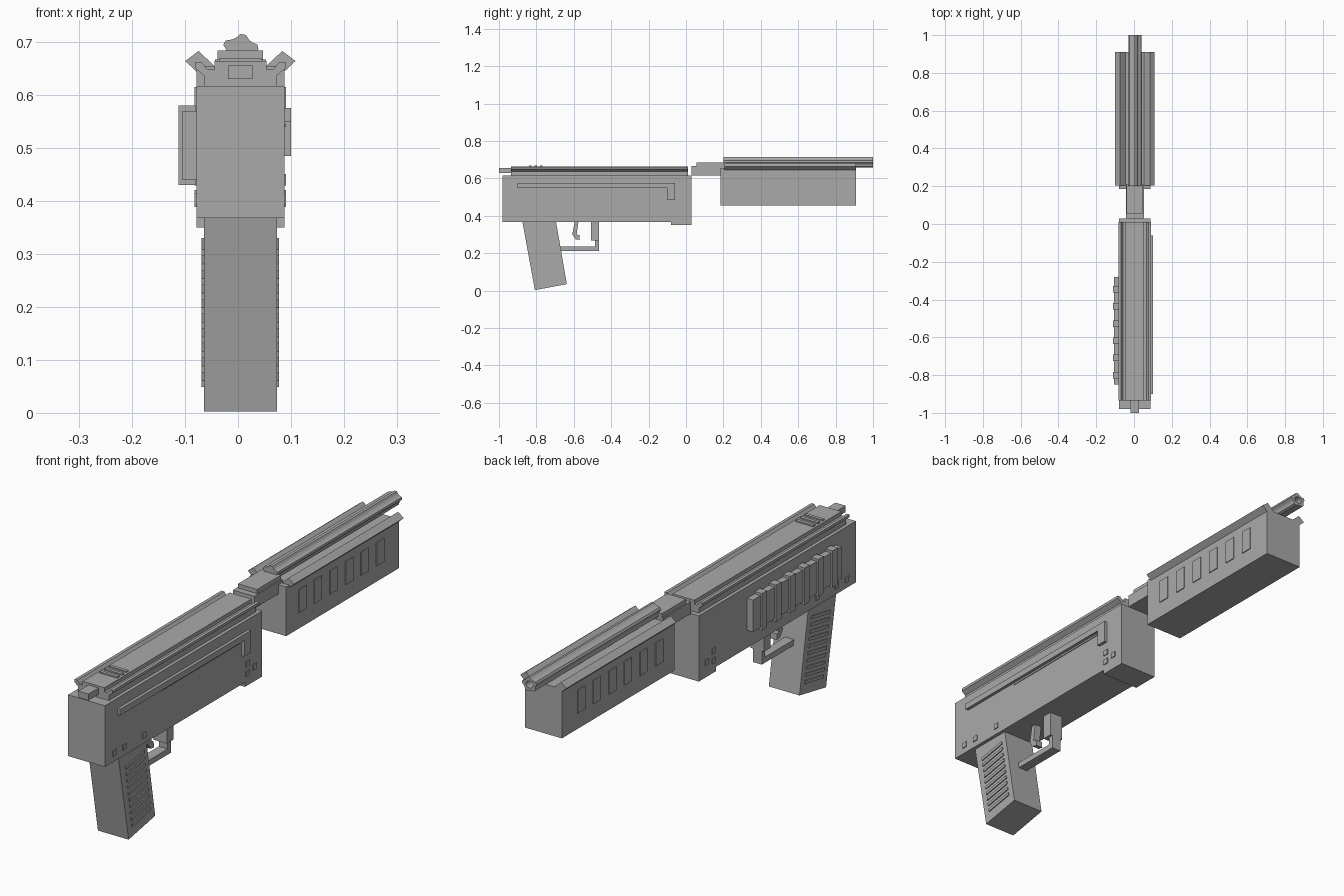
import bpy, bmesh, math

if "Cube" in bpy.data.objects:
    bpy.data.objects.remove(bpy.data.objects["Cube"])

CX = 0.0045  # the gun's centre plane; side fittings make the bounds symmetric
metal = bpy.data.materials.new("gunmetal grey")
metal.diffuse_color = (0.4, 0.4, 0.4, 1)
metal.use_nodes = True
metal.node_tree.nodes["Principled BSDF"].inputs["Base Color"].default_value = metal.diffuse_color


def finish(name, bm):
    bmesh.ops.recalc_face_normals(bm, faces=bm.faces)
    me = bpy.data.meshes.new(name)
    bm.to_mesh(me)
    bm.free()
    me.materials.append(metal)
    ob = bpy.data.objects.new(name, me)
    bpy.context.collection.objects.link(ob)
    return ob


def prism(name, pts, axis, a, b):
    """Extrude a profile: axis 'x' takes (y, z) points, axis 'y' takes (x, z) points."""
    bm = bmesh.new()
    put = (lambda p, t: (t, p[0], p[1])) if axis == 'x' else (lambda p, t: (p[0], t, p[1]))
    lo = [bm.verts.new(put(p, a)) for p in pts]
    hi = [bm.verts.new(put(p, b)) for p in pts]
    bm.faces.new(lo)
    bm.faces.new(hi)
    n = len(pts)
    for i in range(n):
        j = (i + 1) % n
        bm.faces.new((lo[i], lo[j], hi[j], hi[i]))
    return finish(name, bm)


def box(name, x0, x1, y0, y1, z0, z1):
    return prism(name, [(y0, z0), (y1, z0), (y1, z1), (y0, z1)], 'x', x0, x1)


def mid(name, hw, y0, y1, z0, z1):
    return box(name, CX - hw, CX + hw, y0, y1, z0, z1)


# Receiver with deeper front block
prism("receiver", [(-.98, .368), (-.08, .368), (-.08, .35), (.03, .35),
                   (.03, .617), (-.98, .617)], 'x', CX - .083, CX + .083)

# Slide: flared top with a channel along each side of the raised centre
half = [(.069, .61), (.069, .637), (.086, .651), (.086, .662), (.073, .662),
        (.062, .648), (.049, .648), (.049, .664)]
prism("slide", [(CX + x, z) for x, z in half] + [(CX - x, z) for x, z in reversed(half)],
      'y', -.935, .01)
for y in (-.84, -.81, -.78):
    mid("slide_serration", .04, y, y + .014, .66, .669)
mid("rear_stub", .023, -1, -.93, .63, .656)

# Connector between receiver and fore-end
mid("connector_base", .048, .03, .21, .617, .667)
mid("connector_cap", .043, .055, .21, .66, .684)

# Fore-end, its angled top rails and raised side plates
mid("fore_end", .083, .185, .91, .455, .655)
for s in (-1, 1):
    rail = [(.104, .664), (.079, .683), (.046, .652), (.071, .633)]
    prism("angled_rail", [(CX + s * x, z) for x, z in rail], 'y', .205, .91)
    for k in range(6):
        y = .263 + .1 * k
        a, b = sorted((CX + s * .08, CX + s * .0865))
        box("fore_end_plate", a, b, y, y + .048, .52, .615)

# Fluted hollow barrel
bm = bmesh.new()
N = 20
rings = []
for y, inner in ((.2, 0), (1, 0), (1, 1), (.93, 1)):
    ring = []
    for i in range(N):
        t = 2 * math.pi * i / N
        r = .016 if inner else (.034 if i % 4 in (0, 1) else .027)
        ring.append(bm.verts.new((CX + r * math.cos(t), y, .686 + .85 * r * math.sin(t))))
    rings.append(ring)
for p, q in zip(rings, rings[1:]):
    for i in range(N):
        j = (i + 1) % N
        bm.faces.new((p[i], p[j], q[j], q[i]))
bm.faces.new(rings[0])
bm.faces.new(rings[-1])
finish("barrel", bm)

# Grip and its slanted side ribs
prism("grip", [(-.875, .37), (-.695, .37), (-.637, .035), (-.808, .003)],
      'x', CX - .069, CX + .069)
for k in range(10):
    z = .06 + .0275 * k
    y = -.722 - .165 * (z - .02)   # follow the grip's lean
    for s in (-1, 1):
        a, b = sorted((CX + s * .066, CX + s * .073))
        prism("grip_rib", [(y - .06, z - .011), (y + .06, z + .011),
                           (y + .058, z + .023), (y - .062, z + .001)], 'x', a, b)

# Trigger guard and trigger
mid("guard_bar", .02, -.685, -.465, .213, .236)
mid("guard_post_lower", .02, -.487, -.465, .23, .275)
mid("guard_post", .03, -.507, -.465, .268, .37)
prism("trigger", [(-.595, .37), (-.575, .37), (-.585, .3), (-.57, .297), (-.568, .272),
                  (-.59, .275), (-.608, .3)], 'x', CX - .015, CX + .015)

# Right side: slide strip with hooked handle
box("side_strip", .085, .1, -.9, -.06, .55, .575)
box("strip_handle", .085, .1, -.102, -.06, .485, .56)
box("lower_strip", .085, .0905, -.62, -.12, .54, .545)

# Left side: ribbed shell carrier
box("side_carrier", -.105, -.075, -.85, -.28, .44, .57)
for k in range(6):
    y = -.8 + .091 * k
    box("carrier_rib", -.112, -.08, y - .017, y + .017, .43, .58)

# Receiver pins on both sides
for s in (-1, 1):
    a, b = sorted((CX + s * .08, CX + s * .0865))
    for y, z in ((-.92, .403), (-.855, .403), (-.73, .403),
                 (-.065, .44), (-.065, .4), (-.02, .41)):
        box("pin", a, b, y - .011, y + .011, z - .011, z + .011)
